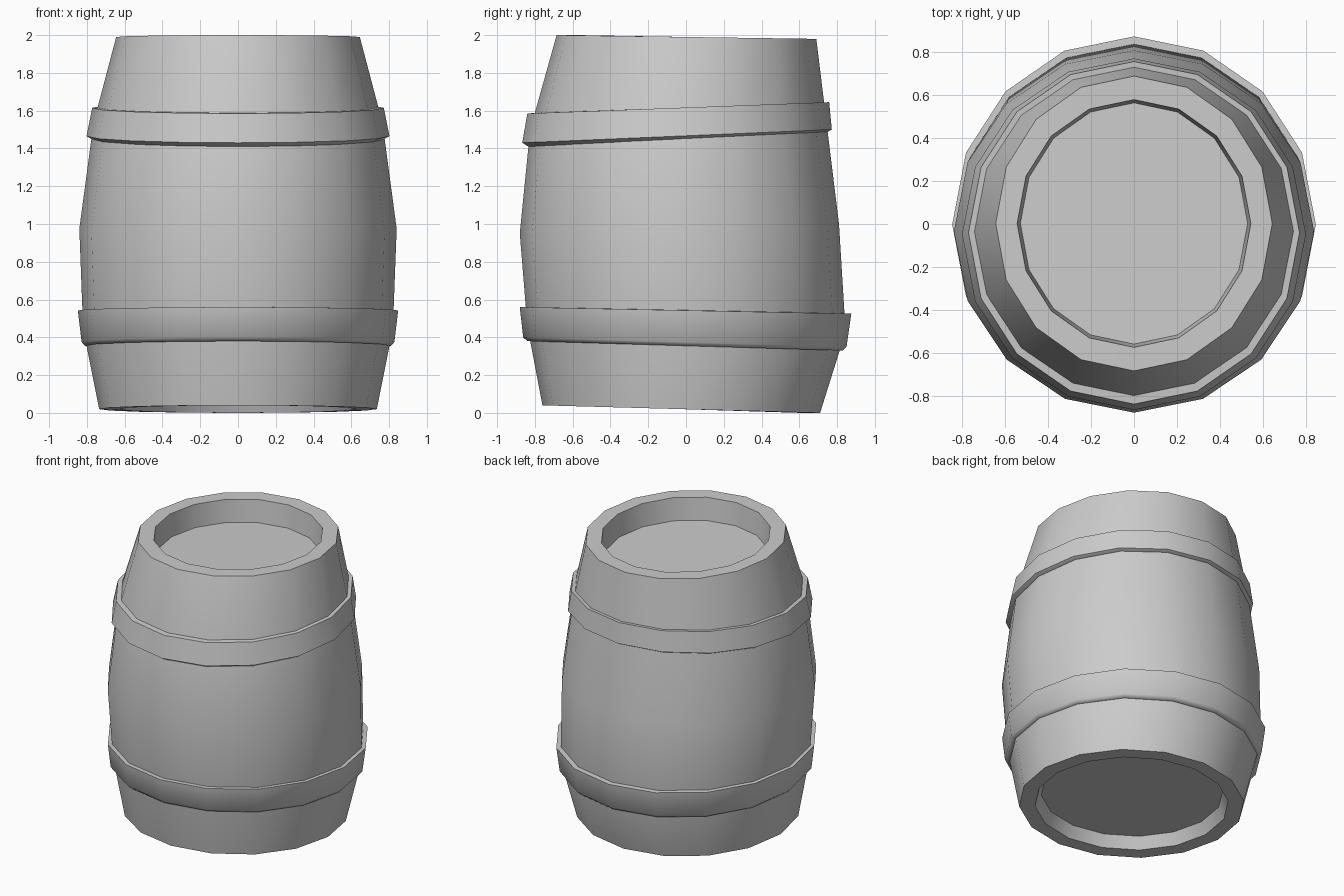
import bpy, bmesh, math

if "Cube" in bpy.data.objects:
    bpy.data.objects.remove(bpy.data.objects["Cube"])

SIDES = 16


def lathe(name, rings, closed, angle):
    """Loft tilted 16-sided rings: (x radius, y front, y back, z front, z back)."""
    bm = bmesh.new()
    loops = []
    for rx, yf, yb, zf, zb in rings:
        loop = []
        for i in range(SIDES):
            a = 2 * math.pi * i / SIDES
            c, s = math.cos(a), math.sin(a)
            loop.append(bm.verts.new((rx * c,
                                      (yf + yb) / 2 + (yb - yf) / 2 * s,
                                      (zf + zb) / 2 + (zb - zf) / 2 * s)))
        loops.append(loop)
    pairs = list(zip(loops, loops[1:]))
    if closed:
        pairs.append((loops[-1], loops[0]))
    for lo, hi in pairs:
        for i in range(SIDES):
            j = (i + 1) % SIDES
            bm.faces.new((lo[i], lo[j], hi[j], hi[i]))
    if not closed:
        bm.faces.new(loops[0][::-1])
        bm.faces.new(loops[-1])
    bmesh.ops.recalc_face_normals(bm, faces=bm.faces)
    mesh = bpy.data.meshes.new(name)
    bm.to_mesh(mesh)
    bm.free()
    ob = bpy.data.objects.new(name, mesh)
    bpy.context.collection.objects.link(ob)
    bpy.ops.object.select_all(action='DESELECT')
    ob.select_set(True)
    bpy.context.view_layer.objects.active = ob
    bpy.ops.object.shade_smooth_by_angle(angle=math.radians(angle))
    return ob


# Barrel body with recessed bottom and lid
lathe("barrel_body", [
    (0.59, -0.62, 0.58, 0.12, 0.08),
    (0.63, -0.66, 0.61, 0.04, 0.00),
    (0.735, -0.76, 0.71, 0.04, 0.00),
    (0.82, -0.84, 0.845, 0.46, 0.43),
    (0.84, -0.88, 0.81, 0.95, 1.00),
    (0.765, -0.825, 0.74, 1.50, 1.57),
    (0.645, -0.685, 0.69, 2.00, 1.98),
    (0.545, -0.575, 0.58, 2.00, 1.98),
    (0.53, -0.56, 0.565, 1.84, 1.82),
], False, 30)

# Lower hoop
lathe("lower_hoop", [
    (0.78, -0.80, 0.80, 0.38, 0.335),
    (0.81, -0.84, 0.83, 0.38, 0.33),
    (0.828, -0.862, 0.85, 0.40, 0.35),
    (0.848, -0.88, 0.875, 0.56, 0.525),
    (0.80, -0.82, 0.80, 0.56, 0.53),
], True, 65)

# Upper hoop
lathe("upper_hoop", [
    (0.74, -0.79, 0.70, 1.41, 1.485),
    (0.772, -0.835, 0.745, 1.41, 1.485),
    (0.802, -0.867, 0.772, 1.43, 1.50),
    (0.772, -0.84, 0.758, 1.585, 1.645),
    (0.72, -0.77, 0.70, 1.59, 1.64),
], True, 65)
